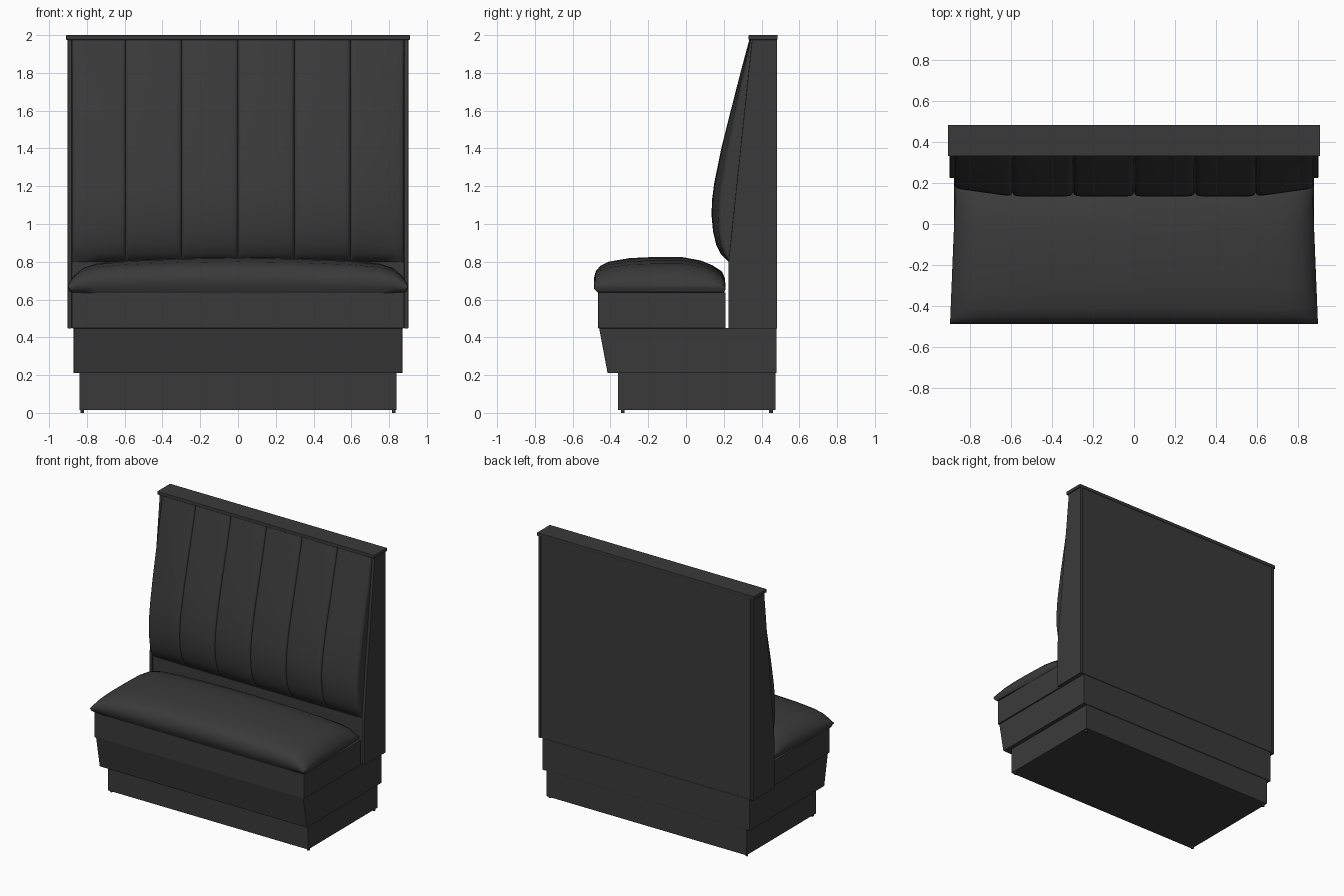
import bpy, bmesh, math

if "Cube" in bpy.data.objects:
    bpy.data.objects.remove(bpy.data.objects["Cube"], do_unlink=True)

mat = bpy.data.materials.new("charcoal")
mat.use_nodes = True
COLOUR = (0.042, 0.042, 0.042, 1)
mat.diffuse_color = COLOUR
shader = mat.node_tree.nodes["Principled BSDF"]
shader.inputs["Base Color"].default_value = COLOUR
shader.inputs["Roughness"].default_value = 0.7


def finish(name, bm, smooth=None, bevel=0):
    bmesh.ops.recalc_face_normals(bm, faces=bm.faces)
    mesh = bpy.data.meshes.new(name)
    bm.to_mesh(mesh)
    bm.free()
    mesh.materials.append(mat)
    ob = bpy.data.objects.new(name, mesh)
    bpy.context.collection.objects.link(ob)
    if bevel:
        mod = ob.modifiers.new("Bevel", "BEVEL")
        mod.width, mod.segments = bevel, 2
    if smooth:
        bpy.ops.object.select_all(action="DESELECT")
        ob.select_set(True)
        bpy.context.view_layer.objects.active = ob
        bpy.ops.object.shade_smooth_by_angle(angle=math.radians(smooth))
    return ob


def loft(bm, rings):
    """Skin a list of closed rings and cap both ends."""
    rows = [[bm.verts.new(p) for p in ring] for ring in rings]
    n = len(rows[0])
    for a, b in zip(rows, rows[1:]):
        for i in range(n):
            j = (i + 1) % n
            bm.faces.new((a[i], a[j], b[j], b[i]))
    bm.faces.new(rows[0])
    bm.faces.new(rows[-1])


def slab(name, x0, x1, outline, bevel=0.003):
    """Extrude a (y, z) side outline from x0 to x1."""
    bm = bmesh.new()
    loft(bm, [[(x, y, z) for y, z in outline] for x in (x0, x1)])
    return finish(name, bm, bevel=bevel)


def rect(y0, y1, z0, z1):
    return [(y0, z0), (y1, z0), (y1, z1), (y0, z1)]


# Plinth, sloped base and seat rail
slab("plinth", -0.84, 0.84, rect(-0.36, 0.475, 0.015, 0.215))
slab("lower_base", -0.87, 0.87,
     [(-0.415, 0.21), (0.48, 0.21), (0.48, 0.45), (-0.46, 0.45)])
slab("seat_rail", -0.88, 0.88, rect(-0.465, 0.21, 0.448, 0.637))

# Back body with a side panel at each end, and the top cap
slab("back_body", -0.88, 0.88,
     [(0.235, 0.45), (0.482, 0.45), (0.482, 1.98), (0.355, 1.98), (0.235, 0.82)])
for side, s in (("left", 1), ("right", -1)):
    slab(side + "_side_panel", s * 0.88, s * 0.902,
         [(0.225, 0.447), (0.483, 0.447), (0.483, 1.98), (0.35, 1.98), (0.225, 0.8)])
slab("top_cap", -0.91, 0.91, rect(0.332, 0.485, 1.975, 2.0))

# Small feet
for i, x in enumerate((-0.825, 0.825)):
    for j, y in enumerate((-0.335, 0.45)):
        bm = bmesh.new()
        bmesh.ops.create_cone(bm, cap_ends=True, segments=12,
                              radius1=0.01, radius2=0.01, depth=0.02)
        bmesh.ops.translate(bm, verts=bm.verts, vec=(x, y, 0.01))
        finish(f"foot_{i}_{j}", bm, smooth=40)

# Backrest: padded upright channels, swelling near the bottom
BACK = [(0.225, 0.8), (0.185, 0.84), (0.16, 0.89), (0.143, 0.96), (0.135, 1.05),
        (0.138, 1.13), (0.15, 1.22), (0.187, 1.4), (0.237, 1.6),
        (0.288, 1.8), (0.335, 1.975)]
EDGES = [-0.88, -0.595, -0.298, 0, 0.298, 0.595, 0.88]


def channel(name, x0, x1):
    bm = bmesh.new()
    rings = []
    w = x1 - x0
    for y, z in BACK:
        shell = 0.24 + max(0, z - 0.8) * 0.1
        pad = shell - y
        ring = [(x0, shell + 0.02, z)]
        for t, d in ((0, 1), (0.015, 0.45), (0.05, 0.13), (0.12, 0), (0.5, 0),
                     (0.88, 0), (0.95, 0.13), (0.985, 0.45), (1, 1)):
            x = x0 + w * t
            dip = 0.022 * d * min(1, pad / 0.06)
            # outer channels thin out towards the ends
            dip += 0.3 * pad * max(0, (abs(x) - 0.6) / 0.28)
            ring.append((x, y + dip, z))
        ring.append((x1, shell + 0.02, z))
        rings.append(ring)
    loft(bm, rings)
    finish(name, bm, smooth=50)


for i in range(6):
    channel(f"backrest_channel_{i + 1}", EDGES[i], EDGES[i + 1])

# Seat cushion: a crowned side section that thins to a rim at both ends
SEAT = [(-0.465, 0), (-0.485, 0.2), (-0.488, 0.4), (-0.478, 0.6), (-0.455, 0.75),
        (-0.41, 0.87), (-0.3, 0.97), (-0.18, 1), (-0.02, 1), (0.08, 0.9),
        (0.14, 0.77), (0.19, 0.6), (0.205, 0.42), (0.21, 0.2), (0.2, 0)]
HALF = [(0, 0.635, 0.825), (0.3, 0.635, 0.82), (0.6, 0.635, 0.807),
        (0.76, 0.635, 0.79), (0.83, 0.636, 0.768), (0.87, 0.637, 0.735),
        (0.89, 0.64, 0.708), (0.9, 0.66, 0.685)]
stations = [(-x, a, b) for x, a, b in reversed(HALF[1:])] + HALF
bm = bmesh.new()
loft(bm, [[(x * (1 - 0.045 * (y + 0.488)), y, a + (b - a) * t) for y, t in SEAT]
          for x, a, b in stations])
finish("seat_cushion", bm, smooth=50)
